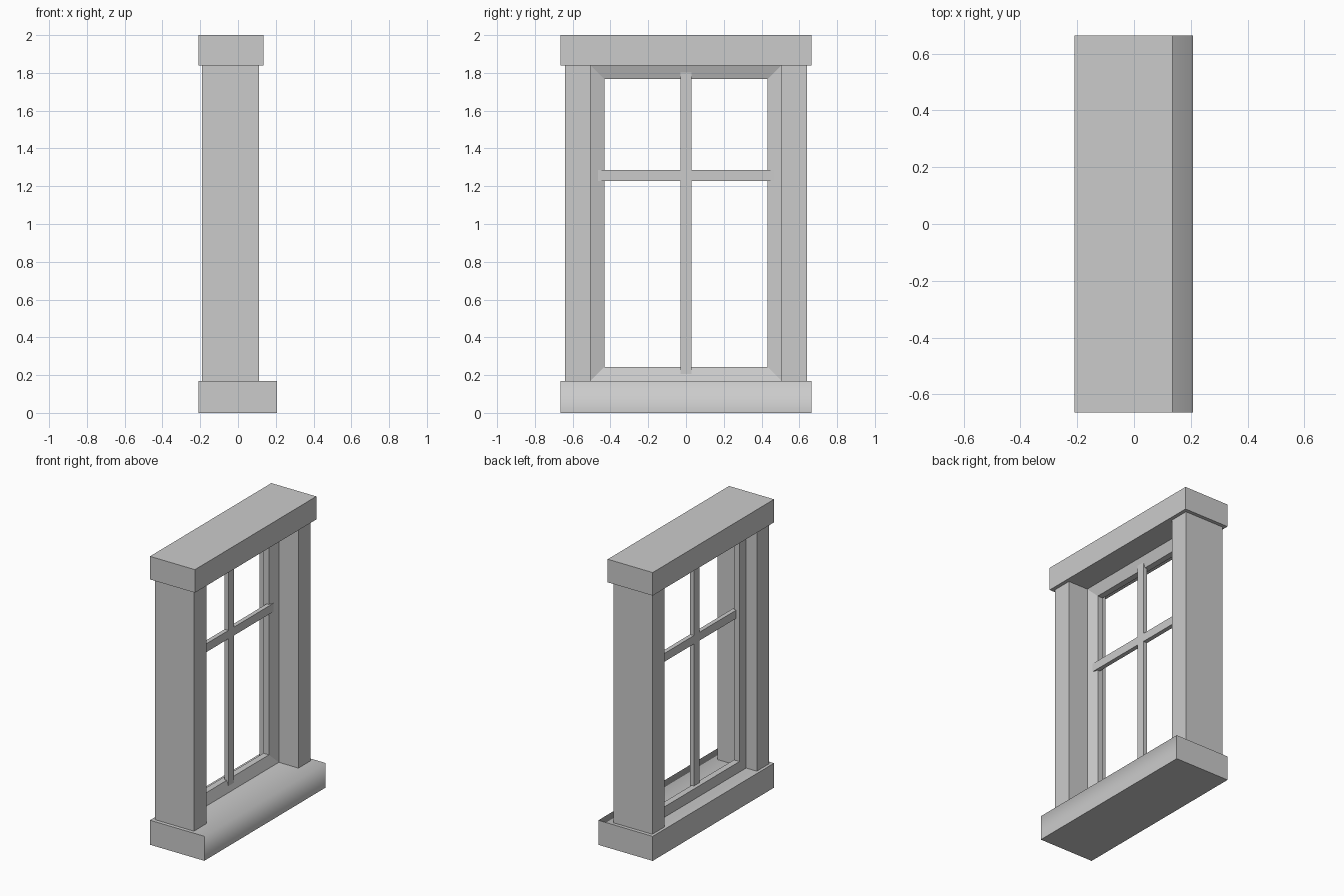
import bpy
import bmesh

cube = bpy.data.objects.get("Cube")
if cube:
    bpy.data.objects.remove(cube, do_unlink=True)

# Single stone grey
grey = bpy.data.materials.new("stone_grey")
grey.use_nodes = True
colour = (0.6, 0.6, 0.6, 1.0)
grey.diffuse_color = colour
grey.node_tree.nodes["Principled BSDF"].inputs["Base Color"].default_value = colour


def finish(name, bm):
    bmesh.ops.recalc_face_normals(bm, faces=bm.faces)
    mesh = bpy.data.meshes.new(name)
    bm.to_mesh(mesh)
    bm.free()
    mesh.materials.append(grey)
    obj = bpy.data.objects.new(name, mesh)
    bpy.context.collection.objects.link(obj)
    return obj


def box(name, xs, ys, zs, soft_front=False):
    bm = bmesh.new()
    bmesh.ops.create_cube(bm, size=1)
    for v in bm.verts:
        v.co = [lo + (c + 0.5) * (hi - lo) for c, (lo, hi) in zip(v.co, (xs, ys, zs))]
    if soft_front:
        # Blend only the upper outer edge between the top and the outer face
        for f in bm.faces:
            f.smooth = True
        for e in bm.edges:
            e.smooth = all(v.co.x > 0 and v.co.z > zs[0] + 0.01 for v in e.verts)
    return finish(name, bm)


SILL_TOP, LINTEL_BOTTOM = 0.17, 1.84
HALF_OPENING = 0.505

# Sill and lintel
box("sill", (-0.21, 0.207), (-0.665, 0.665), (0, SILL_TOP), soft_front=True)
box("lintel", (-0.21, 0.135), (-0.665, 0.665), (LINTEL_BOTTOM, 2))

# Side posts
for side, ys in (("right", (-0.64, -HALF_OPENING)), ("left", (HALF_OPENING, 0.64))):
    box(side + "_post", (-0.19, 0.11), ys, (SILL_TOP, LINTEL_BOTTOM))

# Inner frame: mitred profile (depth, inset) carried round the opening
profile = [(-0.04, 0), (-0.065, 0.073), (-0.108, 0.073), (-0.108, 0)]
bm = bmesh.new()
rings = []
for x, inset in profile:
    y, lo, hi = HALF_OPENING - inset, SILL_TOP + inset, LINTEL_BOTTOM - inset
    rings.append([bm.verts.new((x, *p)) for p in ((-y, lo), (y, lo), (y, hi), (-y, hi))])
for a, b in zip(rings, rings[1:]):
    for i in range(4):
        j = (i + 1) % 4
        bm.faces.new((a[i], a[j], b[j], b[i]))
frame = finish("inner_frame", bm)

# Glazing bars
box("vertical_bar", (-0.082, -0.052), (-0.03, 0.03), (0.207, 1.803))
box("horizontal_bar", (-0.082, -0.052), (-0.466, 0.466), (1.228, 1.286))
